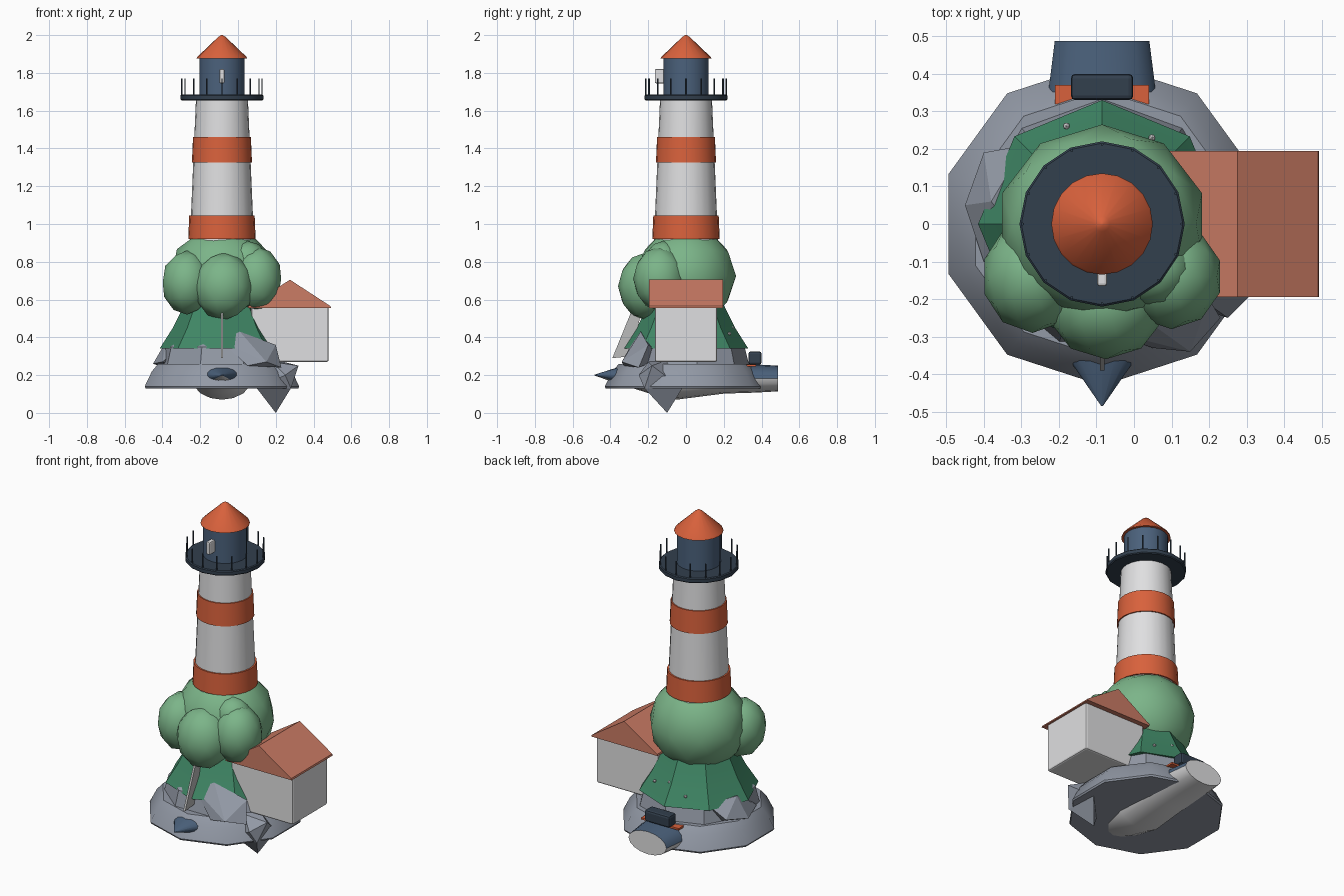
import bpy, bmesh
from math import pi, sin, cos, radians
from mathutils import Vector

cube = bpy.data.objects.get("Cube")
if cube:
    bpy.data.objects.remove(cube, do_unlink=True)

CX = -0.085  # tower axis


def material(name, r, g, b):
    m = bpy.data.materials.new(name)
    m.use_nodes = True
    m.diffuse_color = (r, g, b, 1)
    bsdf = m.node_tree.nodes["Principled BSDF"]
    bsdf.inputs["Base Color"].default_value = (r, g, b, 1)
    bsdf.inputs["Roughness"].default_value = 0.8
    return m


ORANGE = material("signal_orange", 0.69, 0.12, 0.045)
CLAY = material("clay_roof", 0.6, 0.2, 0.13)
WHITE = material("white_paint", 0.74, 0.74, 0.75)
STONE = material("grey_stone", 0.29, 0.32, 0.38)
LEAF = material("leaf_green", 0.2, 0.46, 0.25)
GRASS = material("grass_green", 0.05, 0.24, 0.13)
BLUE = material("slate_blue", 0.07, 0.12, 0.2)
NAVY = material("dark_navy", 0.032, 0.05, 0.075)
GREY = material("weathered_grey", 0.5, 0.5, 0.5)


def finish(name, bm, *mats, smooth=None):
    bmesh.ops.recalc_face_normals(bm, faces=bm.faces)
    mesh = bpy.data.meshes.new(name)
    bm.to_mesh(mesh)
    bm.free()
    for m in mats:
        mesh.materials.append(m)
    ob = bpy.data.objects.new(name, mesh)
    bpy.context.collection.objects.link(ob)
    if smooth:
        bpy.ops.object.select_all(action='DESELECT')
        ob.select_set(True)
        bpy.context.view_layer.objects.active = ob
        bpy.ops.object.shade_smooth_by_angle(angle=radians(smooth))
    return ob


def loft(bm, rings):
    """Skin equal-length rings of points and cap both ends."""
    loops = [[bm.verts.new(p) for p in ring] for ring in rings]
    n = len(loops[0])
    for a, b in zip(loops, loops[1:]):
        for i in range(n):
            j = (i + 1) % n
            bm.faces.new((a[i], a[j], b[j], b[i]))
    bm.faces.new(loops[0])
    bm.faces.new(loops[-1])


def lathe(name, profile, sides, mat, smooth=35):
    """Turn (radius, z) pairs around the tower axis."""
    bm = bmesh.new()
    turn = [pi / 2 + 2 * pi * i / sides for i in range(sides)]
    loft(bm, [[(CX + r * cos(a), r * sin(a), z) for a in turn] for r, z in profile])
    return finish(name, bm, mat, smooth=smooth)


def box(name, lo, hi, mat, bevel=0.0):
    bm = bmesh.new()
    lo, hi = Vector(lo), Vector(hi)
    bmesh.ops.create_cube(bm, size=1)
    for v in bm.verts:
        v.co = (lo + hi) / 2 + v.co * (hi - lo)
    ob = finish(name, bm, mat)
    if bevel:
        mod = ob.modifiers.new("Bevel", 'BEVEL')
        mod.width, mod.segments = bevel, 2
    return ob


def hull(name, points, mat):
    bm = bmesh.new()
    for p in points:
        bm.verts.new(p)
    bmesh.ops.convex_hull(bm, input=bm.verts)
    return finish(name, bm, mat)


# Island: stone plinth, mound and grassy hill
lathe("stone_base", [(0.425, 0.13), (0.43, 0.14), (0.39, 0.22), (0.355, 0.26)], 10, STONE, 40)
lathe("stone_mound", [(0.335, 0.25), (0.31, 0.35), (0.22, 0.42)], 9, STONE, 20)
lathe("grass_hill", [(0.33, 0.34), (0.26, 0.45), (0.2, 0.57)], 8, GRASS, 30)

# Boulders
hull("front_boulder", [(-0.09, -0.28, 0.38), (0.01, -0.24, 0.43), (0.2, -0.2, 0.36),
                       (0.23, -0.25, 0.24), (0.05, -0.33, 0.25), (0.15, -0.34, 0.27),
                       (0, -0.1, 0.3)], STONE)
hull("hanging_boulder", [(0.2, -0.1, 0), (0.1, -0.2, 0.13), (0.27, -0.02, 0.13),
                         (0.28, -0.22, 0.13), (0.32, -0.18, 0.25), (0.25, -0.25, 0.2),
                         (0.2, -0.1, 0.28), (0.18, -0.2, 0.27)], STONE)
hull("side_boulder", [(-0.45, 0.05, 0.26), (-0.4, 0.19, 0.29), (-0.29, 0.21, 0.36),
                      (-0.38, 0.06, 0.38), (-0.3, -0.05, 0.35), (-0.4, -0.1, 0.27),
                      (-0.25, 0.1, 0.2)], STONE)

# Leaning trunk plank
hull("trunk", [(CX + s, y, z) for s in (-0.006, 0.006)
               for y, z in ((-0.39, 0.29), (-0.29, 0.3), (-0.24, 0.52), (-0.28, 0.56))], GREY)

# Foliage
CLUMPS = [("crown", (CX, 0, 0.725), (0.28, 0.265, 0.27)),
          ("front_clump", (-0.075, -0.21, 0.67), (0.16, 0.15, 0.18)),
          ("right_clump", (-0.27, -0.14, 0.69), (0.135, 0.15, 0.17)),
          ("left_clump", (0.1, -0.14, 0.71), (0.135, 0.14, 0.17)),
          ("upper_clump", (0.05, -0.12, 0.8), (0.11, 0.1, 0.11))]
for name, centre, size in CLUMPS:
    bm = bmesh.new()
    bmesh.ops.create_icosphere(bm, subdivisions=2, radius=1)
    for v in bm.verts:
        v.co = Vector(centre) + v.co * Vector(size)
    finish("foliage_" + name, bm, LEAF, smooth=50)

# Tower shaft with painted bands
def shaft(z):
    return 0.166 - (z - 1) * 0.043


lathe("tower_shaft", [(shaft(z), z) for z in (0.3, 1.66)], 24, WHITE)
for name, lo, hi, out in (("low_band", 0.48, 0.6, 0.006), ("middle_band", 0.92, 1.045, 0.009),
                          ("upper_band", 1.325, 1.46, 0.007)):
    lathe(name, [(shaft(lo) + out, lo), (shaft(hi) + out, hi)], 24, ORANGE)

# Gallery with railing posts
lathe("gallery", [(0.215, 1.655), (0.22, 1.66), (0.22, 1.68), (0.215, 1.685)], 16, NAVY)
bm = bmesh.new()
for i in range(16):
    a = i * pi / 8
    post = bmesh.ops.create_cone(bm, cap_ends=True, segments=6, radius1=0.004,
                                 radius2=0.004, depth=0.09)["verts"]
    bmesh.ops.translate(bm, verts=post, vec=(CX + 0.212 * cos(a), 0.212 * sin(a), 1.725))
finish("railing_posts", bm, NAVY)

# Lantern room, lamp and cap
lathe("lantern_room", [(0.12, 1.68), (0.12, 1.885)], 20, BLUE)
lathe("lantern_cap", [(0.135, 1.875), (0.13, 1.885), (0.02, 1.99), (0.004, 2)], 20, ORANGE)
box("lamp", (CX - 0.013, -0.165, 1.745), (CX + 0.013, -0.1, 1.82), WHITE, 0.006)

# Cottage
box("cottage_walls", (0.07, -0.165, 0.27), (0.48, 0.165, 0.565), WHITE, 0.01)
hull("cottage_roof", [(x, y, z) for y in (-0.195, 0.195)
                      for x, z in ((0.052, 0.555), (0.055, 0.565), (0.275, 0.705),
                                   (0.49, 0.565), (0.493, 0.555))], CLAY)

# Boat running through the plinth: (y, half width, half height, centre z)
STATIONS = [(-0.485, 0.002, 0.002, 0.2), (-0.365, 0.085, 0.042, 0.198),
            (-0.2, 0.14, 0.085, 0.19), (-0.05, 0.16, 0.115, 0.185),
            (0.2, 0.155, 0.083, 0.185), (0.36, 0.142, 0.075, 0.182),
            (0.487, 0.126, 0.068, 0.182)]
bm = bmesh.new()
turn = [2 * pi * i / 16 for i in range(16)]
loft(bm, [[(CX + w * cos(a), y, zc + h * sin(a)) for a in turn] for y, w, h, zc in STATIONS])
bmesh.ops.recalc_face_normals(bm, faces=bm.faces)
for f in bm.faces:  # dark upper half, pale underside and stern
    f.material_index = int(f.calc_center_median().z > 0.187 and f.normal.y < 0.9)
finish("boat_hull", bm, WHITE, BLUE, smooth=40)
box("boat_deck", (-0.21, 0.32, 0.245), (0.04, 0.37, 0.256), ORANGE)
box("boat_cabin", (-0.168, 0.33, 0.256), (-0.002, 0.4, 0.325), NAVY, 0.012)

# Small pale stones scattered on the rear of the hill
bm = bmesh.new()
for deg, z in ((60, 0.42), (85, 0.45), (110, 0.4), (135, 0.44)):
    a = radians(deg)
    r = 0.315 - (z - 0.34) * 0.62
    pebble = bmesh.ops.create_icosphere(bm, subdivisions=1, radius=0.01)["verts"]
    bmesh.ops.translate(bm, verts=pebble, vec=(CX + r * cos(a), r * sin(a), z))
finish("hill_pebbles", bm, WHITE)
